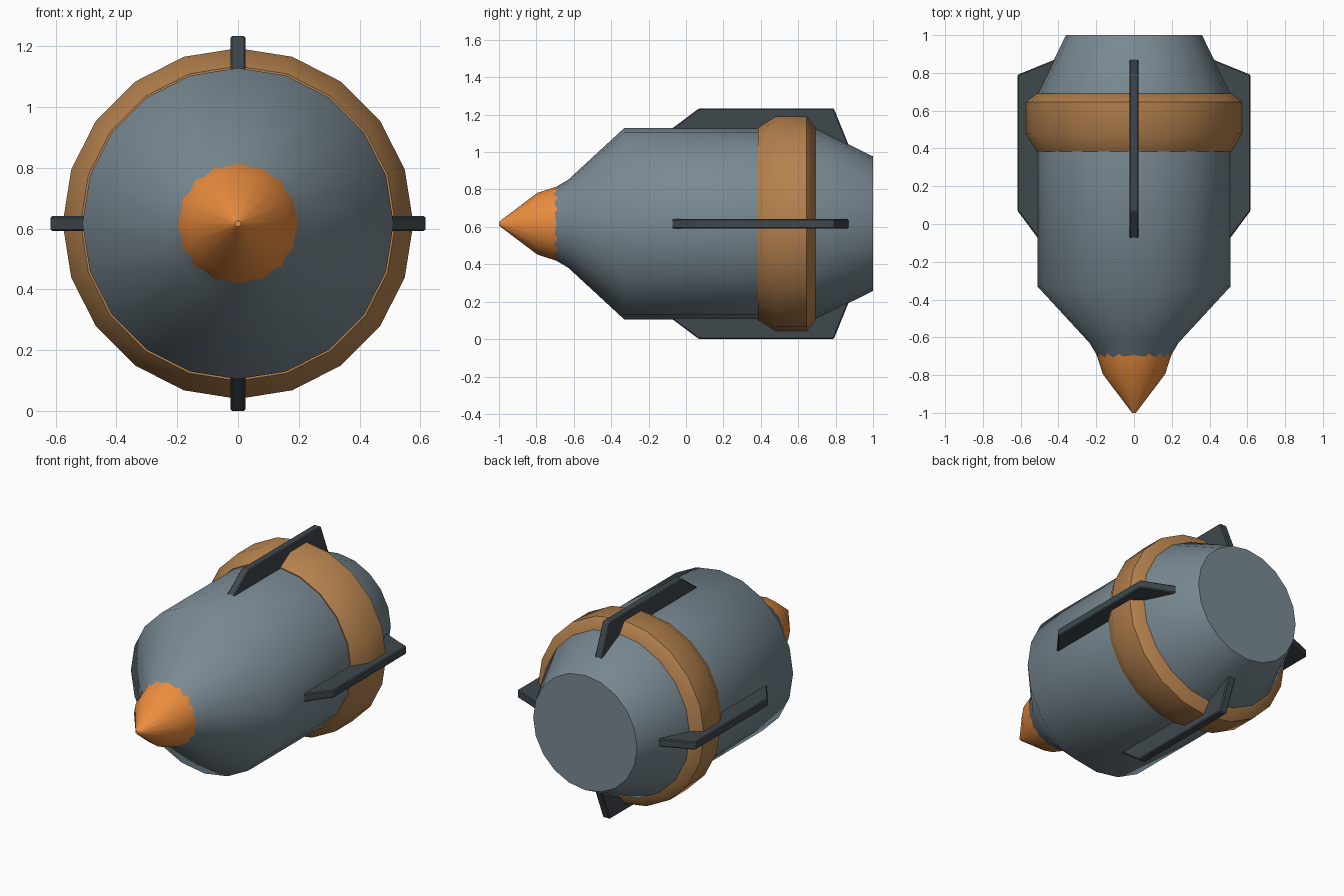
import bpy, bmesh, math

if "Cube" in bpy.data.objects:
    bpy.data.objects.remove(bpy.data.objects["Cube"])

CZ = 0.617  # height of the long axis


def finish(name, bm, color, smooth=None):
    bmesh.ops.recalc_face_normals(bm, faces=bm.faces)
    me = bpy.data.meshes.new(name)
    bm.to_mesh(me)
    bm.free()
    ob = bpy.data.objects.new(name, me)
    bpy.context.collection.objects.link(ob)
    mat = bpy.data.materials.get(color[0]) or bpy.data.materials.new(color[0])
    mat.diffuse_color = (*color[1], 1)
    mat.use_nodes = True
    mat.node_tree.nodes["Principled BSDF"].inputs["Base Color"].default_value = mat.diffuse_color
    me.materials.append(mat)
    if smooth:
        bpy.ops.object.select_all(action='DESELECT')
        ob.select_set(True)
        bpy.context.view_layer.objects.active = ob
        bpy.ops.object.shade_smooth_by_angle(angle=math.radians(smooth))
    return ob


def lathe(name, profile, sides, color, closed=False):
    """Revolve (y, radius) points around the long axis."""
    bm = bmesh.new()
    rings = []
    for y, r in profile:
        angles = [2 * math.pi * i / sides for i in range(sides)]
        rings.append([bm.verts.new((r * math.sin(a), y, CZ + r * math.cos(a))) for a in angles])
    pairs = list(zip(rings, rings[1:]))
    if closed:
        pairs.append((rings[-1], rings[0]))
    else:
        bm.faces.new(rings[0])
        bm.faces.new(rings[-1])
    for a, b in pairs:
        for i in range(sides):
            j = (i + 1) % sides
            bm.faces.new((a[i], a[j], b[j], b[i]))
    return finish(name, bm, color, 50)


SLATE = ("slate", (0.19, 0.25, 0.29))
BRONZE = ("bronze", (0.46, 0.22, 0.075))
ORANGE = ("orange", (0.84, 0.27, 0.05))
DARK = ("dark", (0.05, 0.065, 0.075))

# main hull, tapering at both ends
lathe("hull", [(-0.75, 0.15), (-0.71, 0.188), (-0.63, 0.235), (-0.33, 0.512),
               (0.69, 0.512), (1.0, 0.36)], 20, SLATE)

# band around the rear
lathe("rear_band", [(0.385, 0.48), (0.385, 0.518), (0.48, 0.577), (0.645, 0.577),
                    (0.692, 0.516), (0.692, 0.48)], 20, BRONZE, closed=True)

# pointed nose, its base sunk into the hull
lathe("nose_cone", [(-1.0, 0.01), (-0.795, 0.165), (-0.68, 0.202)], 16, ORANGE)

# four fins
FIN = [(-0.08, 0.40), (-0.08, 0.505), (0.07, 0.617), (0.79, 0.617), (0.87, 0.42), (0.87, 0.36)]
for k, side in enumerate(("top", "right", "bottom", "left")):
    a = k * math.pi / 2
    s, c = math.sin(a), math.cos(a)
    bm = bmesh.new()
    loops = [[bm.verts.new((r * s + t * c, y, CZ + r * c - t * s)) for y, r in FIN]
             for t in (-0.025, 0.025)]
    bm.faces.new(loops[0])
    bm.faces.new(loops[1])
    for i in range(len(FIN)):
        j = (i + 1) % len(FIN)
        bm.faces.new((loops[0][i], loops[0][j], loops[1][j], loops[1][i]))
    fin = finish(side + "_fin", bm, DARK)
    bev = fin.modifiers.new("edge_bevel", 'BEVEL')
    bev.width = 0.006
    bev.segments = 1
